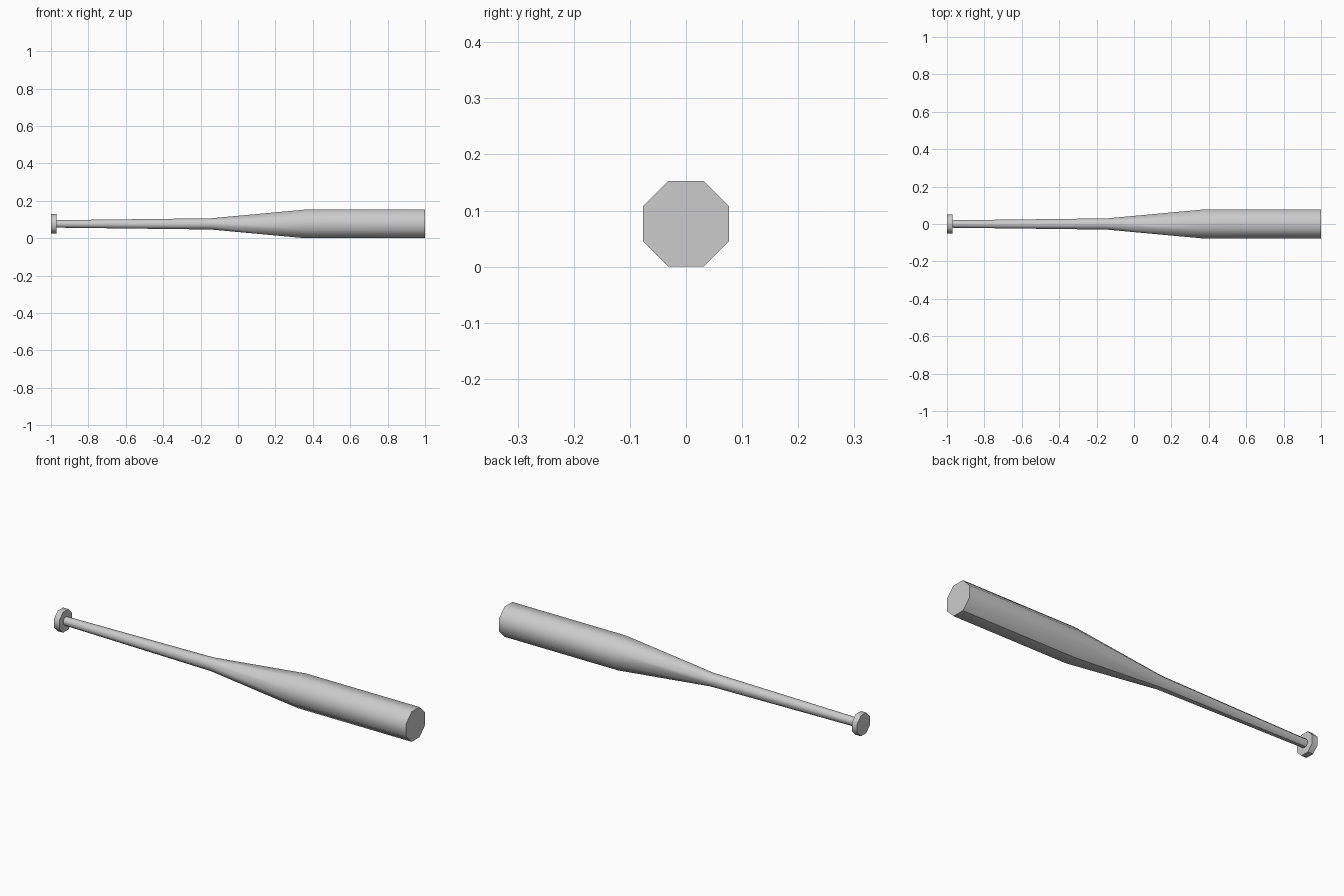
import bpy
import bmesh
from math import radians, pi, cos, sin

cube = bpy.data.objects.get("Cube")
if cube:
    bpy.data.objects.remove(cube, do_unlink=True)

SIDES = 8
HALF_STEP = pi / SIDES
BARREL = 0.0765  # half height of the barrel across its flats


def make_material(name, colour):
    mat = bpy.data.materials.new(name)
    mat.use_nodes = True
    mat.diffuse_color = colour
    bsdf = next(n for n in mat.node_tree.nodes if n.type == 'BSDF_PRINCIPLED')
    bsdf.inputs["Base Color"].default_value = colour
    return mat


def lathe(name, profile, mat):
    """Octagonal solid along x from (x, half height across flats) pairs."""
    bm = bmesh.new()
    rings = []
    for x, flat in profile:
        r = flat / cos(HALF_STEP)
        angles = [HALF_STEP * (2 * i + 1) for i in range(SIDES)]
        rings.append([bm.verts.new((x, r * cos(a), BARREL + r * sin(a))) for a in angles])
    for a, b in zip(rings, rings[1:]):
        for i in range(SIDES):
            j = (i + 1) % SIDES
            bm.faces.new((a[i], a[j], b[j], b[i]))
    bm.faces.new(rings[0])
    bm.faces.new(rings[-1])
    bmesh.ops.recalc_face_normals(bm, faces=bm.faces)

    # Smooth sides, hard rims, and one hard seam along the underside
    for face in bm.faces:
        face.smooth = True
    for edge in bm.edges:
        edge.smooth = edge.calc_face_angle() < radians(60)
    for a, b in zip(rings, rings[1:]):
        seam = SIDES - 2
        bm.edges.get((a[seam], b[seam])).smooth = False

    mesh = bpy.data.meshes.new(name)
    bm.to_mesh(mesh)
    bm.free()
    mesh.materials.append(mat)
    obj = bpy.data.objects.new(name, mesh)
    bpy.context.collection.objects.link(obj)
    return obj


grey = make_material("light_grey", (0.6, 0.6, 0.6, 1))

# Knob, thin handle, taper and barrel in one turned piece
lathe("bat", [
    (-1.0, 0.052), (-0.97, 0.052),
    (-0.97, 0.02), (-0.145, 0.03),
    (0.36, BARREL), (1.0, BARREL),
], grey)
